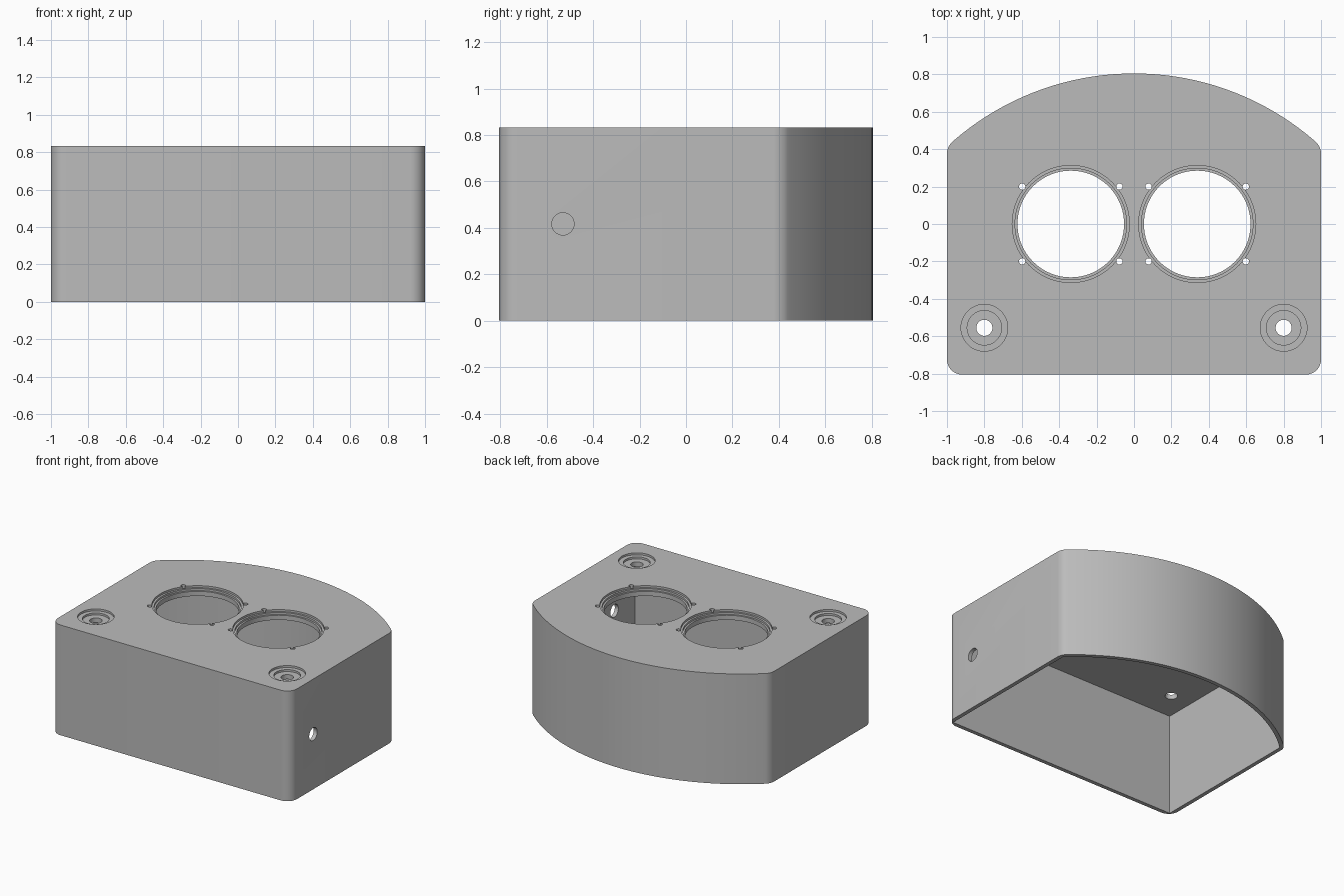
import bpy, bmesh, math
from mathutils import Matrix

cube = bpy.data.objects.get("Cube")
if cube:
    bpy.data.objects.remove(cube)

HEIGHT, WALL, TOP = 0.833, 0.03, 0.065
ARC_R, APEX = 1.474, 0.805

grey = bpy.data.materials.new("plain grey")
grey.use_nodes = True
colour = (0.5, 0.5, 0.5, 1)
grey.diffuse_color = colour
grey.node_tree.nodes["Principled BSDF"].inputs["Base Color"].default_value = colour


def to_object(bm, name):
    bmesh.ops.recalc_face_normals(bm, faces=bm.faces)
    mesh = bpy.data.meshes.new(name)
    bm.to_mesh(mesh)
    bm.free()
    obj = bpy.data.objects.new(name, mesh)
    mesh.materials.append(grey)
    bpy.context.collection.objects.link(obj)
    return obj


def bow_backed_prism(name, inset, z0, z1, rounded, steps=40):
    """Box with a straight front and a bowed back."""
    half, r = 1 - inset, ARC_R - inset
    sweep = math.asin(half / r)
    points = [(-half, -0.805 + inset), (half, -0.805 + inset)]
    for i in range(steps + 1):
        a = sweep * (1 - 2 * i / steps)
        points.append((r * math.sin(a), APEX - ARC_R + r * math.cos(a)))
    bm = bmesh.new()
    face = bm.faces.new([bm.verts.new((x, y, z0)) for x, y in points])
    new = bmesh.ops.extrude_face_region(bm, geom=[face])["geom"]
    bmesh.ops.translate(bm, vec=(0, 0, z1 - z0),
                        verts=[v for v in new if isinstance(v, bmesh.types.BMVert)])
    if rounded:
        for front, size in ((True, 0.08), (False, 0.035)):
            edges = [e for e in bm.edges
                     if abs(e.verts[0].co.z - e.verts[1].co.z) > 0.1
                     and abs(e.verts[0].co.x) > half - 1e-4
                     and (e.verts[0].co.y < -0.8 if front else e.verts[0].co.y > 0)]
            bmesh.ops.bevel(bm, geom=edges, offset=size, offset_type='ABSOLUTE',
                            segments=8, profile=0.5, affect='EDGES')
    return to_object(bm, name)


def cut(target, cutter):
    cutter.hide_render = True
    mod = target.modifiers.new("cut", 'BOOLEAN')
    mod.operation, mod.solver, mod.object = 'DIFFERENCE', 'EXACT', cutter
    bpy.context.view_layer.objects.active = target
    bpy.ops.object.modifier_apply(modifier=mod.name)
    bpy.data.objects.remove(cutter)


def bore(target, x, y, radius, depth, sides=64):
    """Round hole sunk from the top face."""
    bm = bmesh.new()
    bmesh.ops.create_cone(bm, cap_ends=True, segments=sides, radius1=radius,
                          radius2=radius, depth=depth + 0.1,
                          matrix=Matrix.Translation((x, y, HEIGHT + (0.1 - depth) / 2)))
    cut(target, to_object(bm, "bore_cutter"))


# Hollow shell, open underneath
shell = bow_backed_prism("enclosure_shell", 0, 0, HEIGHT, True)
cut(shell, bow_backed_prism("cavity_cutter", WALL, -0.1, HEIGHT - TOP, False))

for side in (-1, 1):
    # Large stepped openings with four small screw holes each
    cx = side * 0.338
    for radius, depth in ((0.313, 0.015), (0.298, 0.03), (0.285, 0.1)):
        bore(shell, cx, 0, radius, depth, 96)
    for dx in (-0.26, 0.26):
        for y in (-0.2, 0.2):
            bore(shell, cx + dx, y, 0.017, 0.1, 20)
    # Stepped mounting holes at the front corners
    for radius, depth in ((0.125, 0.015), (0.092, 0.03), (0.043, 0.1)):
        bore(shell, side * 0.8, -0.555, radius, depth, 48)

# Cable hole in the left wall
bm = bmesh.new()
bmesh.ops.create_cone(bm, cap_ends=True, segments=40, radius1=0.048, radius2=0.048,
                      depth=0.3, matrix=Matrix.Translation((1, -0.53, 0.417))
                      @ Matrix.Rotation(math.pi / 2, 4, 'Y'))
cut(shell, to_object(bm, "cable_hole_cutter"))

bpy.ops.object.select_all(action='DESELECT')
shell.select_set(True)
bpy.context.view_layer.objects.active = shell
bpy.ops.object.shade_smooth_by_angle(angle=math.radians(25))
